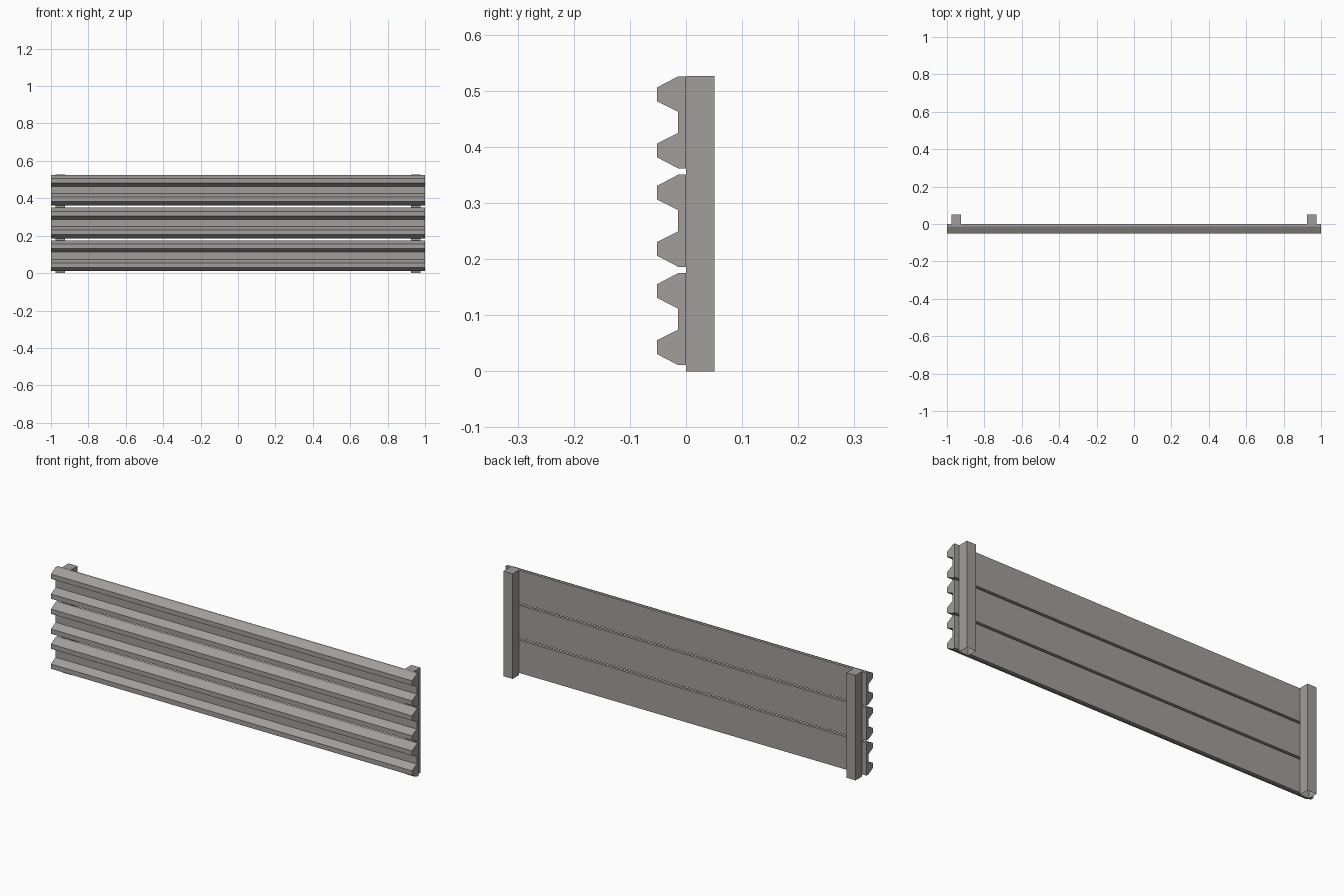
import bpy, bmesh

if "Cube" in bpy.data.objects:
    bpy.data.objects.remove(bpy.data.objects["Cube"])

PITCH = 0.1753
# Corrugated plank cross-section (y, z), flat at the back
PROFILE = [(0, 0.011), (-0.014, 0.011), (-0.052, 0.031), (-0.052, 0.055),
           (-0.014, 0.074), (-0.014, 0.112), (-0.052, 0.131), (-0.052, 0.155),
           (-0.014, 0.175), (0, 0.175)]

steel = bpy.data.materials.new("dark_steel")
steel.diffuse_color = (0.36, 0.34, 0.33, 1)
steel.use_nodes = True
steel.node_tree.nodes["Principled BSDF"].inputs["Base Color"].default_value = steel.diffuse_color


def extrude_profile(name, points, x0, x1, z=0, open_bottom=False):
    bm = bmesh.new()
    face = bm.faces.new([bm.verts.new((x0, y, pz + z)) for y, pz in points])
    ext = bmesh.ops.extrude_face_region(bm, geom=[face])["geom"]
    verts = [v for v in ext if isinstance(v, bmesh.types.BMVert)]
    bmesh.ops.translate(bm, verts=verts, vec=(x1 - x0, 0, 0))
    bmesh.ops.recalc_face_normals(bm, faces=bm.faces)
    if open_bottom:
        base = [f for f in bm.faces if all(v.co.z < 0.001 for v in f.verts)]
        bmesh.ops.delete(bm, geom=base, context='FACES')
    mesh = bpy.data.meshes.new(name)
    bm.to_mesh(mesh)
    bm.free()
    mesh.materials.append(steel)
    obj = bpy.data.objects.new(name, mesh)
    bpy.context.collection.objects.link(obj)
    return obj


# Three stacked ribbed rails
for i in range(3):
    extrude_profile(f"ribbed_rail_{i + 1}", PROFILE, -1, 1, i * PITCH)

# Two square posts behind the rails, open at the foot
POST = [(0, 0), (0.051, 0), (0.051, 0.526), (0, 0.526)]
for side, x in (("left", -0.95), ("right", 0.95)):
    extrude_profile(f"post_{side}", POST, x - 0.025, x + 0.025, open_bottom=True)
